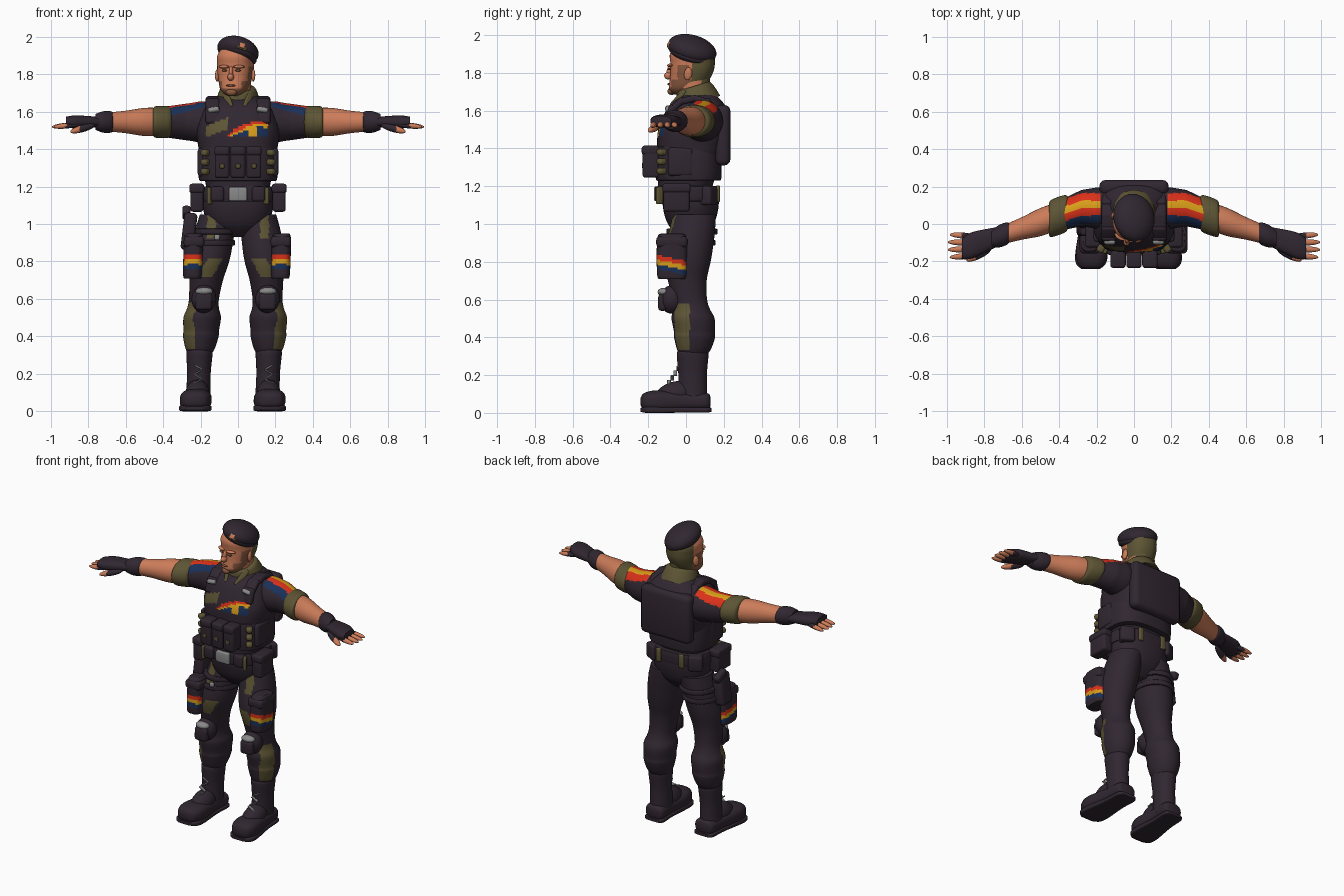
import bpy, bmesh, math
from math import sin, cos, pi, floor, copysign
from mathutils import Vector, Matrix, Euler

if "Cube" in bpy.data.objects:
    bpy.data.objects.remove(bpy.data.objects["Cube"])

PALETTE = {
    "dark_cloth": (.03, .02, .03), "olive": (.11, .09, .035),
    "skin": (.6, .2, .1), "stubble": (.25, .1, .05),
    "red": (.7, .03, .01), "yellow": (.7, .34, .01),
    "blue": (.01, .03, .1), "grey": (.25, .25, .25),
}
NAMES = list(PALETTE)
DARK, OLIVE, SKIN, STUBBLE, RED, YELLOW, BLUE, GREY = range(len(NAMES))
for label, rgb in PALETTE.items():
    material = bpy.data.materials.new(label)
    material.use_nodes = True
    material.diffuse_color = (*rgb, 1)
    shader = next(n for n in material.node_tree.nodes if n.type == 'BSDF_PRINCIPLED')
    shader.inputs["Base Color"].default_value = material.diffuse_color
    shader.inputs["Roughness"].default_value = .8
PARTS = []


def finish(bm, name, colour, side=None, lean=0, transform=None):
    """Colour faces by a fixed colour or a rule, place on a side, make the object."""
    picks = [colour(f.calc_center_median()) if callable(colour) else colour for f in bm.faces]
    used = sorted(set(picks))
    for face, pick in zip(bm.faces, picks):
        face.material_index = used.index(pick)
    for vert in bm.verts:
        if side:
            vert.co.x = side * vert.co.x - lean * max(0, 1 - vert.co.z)
        if transform:
            vert.co = transform @ vert.co
    bmesh.ops.recalc_face_normals(bm, faces=bm.faces)
    if side:
        name = ("left_" if side > 0 else "right_") + name
    mesh = bpy.data.meshes.new(name)
    bm.to_mesh(mesh)
    bm.free()
    for pick in used:
        mesh.materials.append(bpy.data.materials[NAMES[pick]])
    part = bpy.data.objects.new(name, mesh)
    bpy.context.collection.objects.link(part)
    PARTS.append(part)


def spline(p, q, r, s, t):
    """Smooth curve from q to r, guided by the neighbours p and s."""
    slope_q, slope_r = (r - p) / 2, (s - q) / 2
    ease = t * t * (3 - 2 * t)
    return q + (r - q) * ease + slope_q * t * (1 - t) ** 2 - slope_r * t * t * (1 - t)


def loft(name, axis, centre, profile, colour, ratio=1, power=2, segments=48, steps=6, **placing):
    """Skin along an axis: centre(t) gives the middle, profile pairs give t and radius."""
    along = "xyz".index(axis)
    across = [i for i in range(3) if i != along]
    points = [profile[0], *profile, profile[-1]]
    path = [[spline(*values, i / steps) for values in zip(*group)]
            for group in zip(points, points[1:], points[2:], points[3:]) for i in range(steps)]
    path.append(profile[-1])
    bm = bmesh.new()
    loops = []
    for t, radius in path:
        loop = []
        for i in range(segments):
            angle = 2 * pi * i / segments
            co = Vector()
            co[along] = t
            for k, mid, wave, r in zip(across, centre(t), (cos(angle), sin(angle)), (radius, radius * ratio)):
                co[k] = mid + r * copysign(abs(wave) ** (2 / power), wave)
            loop.append(bm.verts.new(co))
        loops.append(loop)
    for low, high in zip(loops, loops[1:]):
        for i in range(segments):
            bm.faces.new((low[i - 1], low[i], high[i], high[i - 1]))
    bm.faces.new(loops[0])
    bm.faces.new(loops[-1])
    finish(bm, name, colour, **placing)


def hoop(name, centre, z, half, radius, ratio, **placing):
    """Flat band of cloth around the z axis."""
    inner = radius * .94
    profile = [(z - half, inner), (z - half * .8, radius), (z + half * .8, radius), (z + half, inner)]
    loft(name, "z", lambda t: centre, profile, DARK, ratio, steps=3, **placing)


def placed(at, size=(1, 1, 1), turn=(0, 0, 0)):
    return Matrix.LocRotScale(Vector(at), Euler(turn), Vector(size))


def pivot(at, turn):
    return placed(at, turn=turn) @ Matrix.Translation(at).inverted()


def box(name, at, size, colour=DARK, turn=(0, 0, 0), bevel=.015, **placing):
    bm = bmesh.new()
    bmesh.ops.create_cube(bm, size=1, matrix=Matrix.Diagonal((*size, 1)))
    bmesh.ops.bevel(bm, geom=bm.edges[:], offset=min(bevel, min(size) * .4),
                    segments=3, profile=.5, affect='EDGES')
    bm.transform(placed(at, turn=turn))
    finish(bm, name, colour, **placing)


def ball(name, at, size, colour=DARK, turn=(0, 0, 0), **placing):
    bm = bmesh.new()
    bmesh.ops.create_uvsphere(bm, u_segments=32, v_segments=20, radius=1, matrix=placed(at, size, turn))
    finish(bm, name, colour, **placing)


# Colour rules for cloth
def stripes(value, start, width, *colours):
    index = floor((value - start) / width)
    return colours[index] if 0 <= index < len(colours) else DARK


def vest_rule(c):
    if c.y > 0 or c.z < 1.47:
        return DARK
    if -.05 < c.x < .16:
        arch = 1.55 - 2.5 * (c.x - .12) ** 2
        fill = YELLOW if abs(c.x - .08) < .02 else BLUE
        return stripes(arch - c.z, 0, .016, RED, YELLOW, fill, fill, fill)
    slash = abs(c.z - 1.56 - c.x * .4 + .0) < .03
    return OLIVE if -.17 < c.x < 0 and abs(c.z - 1.56 - c.x * .4) < .03 and slash else DARK


def sleeve_rule(c):
    if c.z < 1.56 or not .18 < c.x < .38:
        return DARK
    return stripes(c.y - arm_centre(c.x)[0], -.08, .04, BLUE, RED, YELLOW, RED)


def trouser_rule(c):
    shin = .33 < c.z < .58 and c.x > .21 and abs(c.y + .02) < .04
    hip = c.z > .92 and .12 < c.x < .165 and c.y < 0
    thigh = abs(c.z - .77) < .05 and c.y < 0 and abs(c.x + c.z / 2 - .525) < .04
    return OLIVE if shin or hip or thigh else DARK


def pocket_rule(c):
    return stripes(c.z + c.y * .2, .73, .025, BLUE, YELLOW, RED)


def head_rule(c):
    if c.y > .045 and c.z > 1.72:
        return OLIVE
    jaw = c.z < 1.76 and c.y > -.07 or c.z < 1.72
    sideburn = abs(c.y) < .03 and c.z < 1.84
    return STUBBLE if jaw or sideburn else SKIN


# Centre lines of the body
def torso_centre(z):
    return 0, .15 * (z - 1.23)


def arm_centre(x):
    return min(.085, .18 - .34 * x), 1.545


def leg_centre(z):
    return .185 - .07 * z ** 3, .025 + .02 * cos(9 * (z - .4))


def head_centre(z):
    return 0, .035 - 2.2 * (1.85 - z) ** 2


# Torso, vest and belt
loft("vest", "z", torso_centre, [(1.2, .17), (1.3, .19), (1.4, .21), (1.5, .22), (1.6, .19), (1.65, .15), (1.7, .08)],
     vest_rule, ratio=.85, power=2.8, segments=128, steps=9)
hoop("vest_band", torso_centre(1.32), z=1.32, half=.09, radius=.21, ratio=.83, power=2.8)
box("back_panel", at=(0, .195, 1.47), size=(.37, .08, .32), bevel=.035)
loft("hips", "z", lambda z: (0, .025), [(.93, .07), (1, .155), (1.1, .19), (1.2, .18)], DARK, ratio=.78, power=2.4)
hoop("belt", (0, .01), z=1.16, half=.04, radius=.2, ratio=.82, power=2.5)
box("belt_buckle", at=(0, -.155, 1.16), size=(.095, .03, .075), colour=GREY, bevel=.008)
for x in (-.085, 0, .085):
    box("chest_pouch", at=(x, -.185, 1.33), size=(.078, .09, .17))
    box("pouch_flap", at=(x, -.19, 1.39), size=(.082, .09, .05))
    box("pouch_tab", at=(x, -.23, 1.31), size=(.025, .008, .025), colour=OLIVE)

for side in (1, -1):
    # Vest fittings and belt gear
    for step in range(3):
        box("side_webbing", at=(.172, -.125, 1.28 + step / 20), size=(.04, .06, .035),
            colour=OLIVE, turn=(0, 0, .6), side=side)
    box("side_pouch", at=(.185, -.03, 1.33), size=(.06, .13, .15), side=side)
    for step in range(5):
        angle = .3 + step * pi / 6
        box("shoulder_strap", at=(.135, .04 - .13 * cos(angle), 1.55 + .11 * sin(angle)),
            size=(.075, .035, .1), turn=(-angle, 0, 0), side=side)
    box("strap_buckle", at=(.13, -.095, 1.61), size=(.06, .03, .028), colour=GREY, turn=(-.6, .15, 0), side=side)
    box("belt_pouch", at=(.22, -.05, 1.14), size=(.07, .14, .15), side=side)
    box("belt_pouch_flap", at=(.22, -.05, 1.19), size=(.08, .15, .05), side=side)
    box("rear_pouch", at=(.15, .11, 1.15), size=(.09, .09, .1), turn=(0, 0, -.5), side=side)
    box("front_belt_pouch", at=(.11, -.14, 1.16), size=(.07, .05, .08), side=side)
    box("front_belt_loop", at=(.15, -.14, 1.15), size=(.02, .04, .09), colour=OLIVE, turn=(0, 0, .5), side=side)
    box("rear_belt_loop", at=(.085, .17, 1.16), size=(.035, .02, .09), colour=OLIVE, side=side)
    box("collar_flap", at=(.055, -.04, 1.665), size=(.035, .02, .12), colour=OLIVE, turn=(-.5, .6, .4), side=side)

    # Arm and hand
    loft("sleeve", "x", arm_centre, [(.1, .09), (.18, .11), (.26, .1), (.4, .08)], sleeve_rule,
         segments=72, steps=12, side=side)
    loft("sleeve_cuff", "x", arm_centre, [(.35, .08), (.37, .1), (.44, .1), (.455, .08)], OLIVE, ratio=.84, side=side)
    loft("forearm", "x", arm_centre, [(.42, .075), (.5, .075), (.6, .06), (.7, .05)], SKIN, side=side)
    loft("glove_cuff", "x", arm_centre, [(.665, .05), (.68, .06), (.72, .06), (.76, .045)], DARK, ratio=.95, side=side)
    loft("palm", "x", arm_centre, [(.72, .05), (.8, .063), (.87, .07), (.92, .055)], DARK, ratio=.5, power=2.4, side=side)
    for finger in range(4):
        spread = finger - 1.5
        ball("finger", at=(.93 - abs(spread) / 99, -.117 + spread * .037, 1.525), size=(.07, .016, .015),
             colour=lambda c: SKIN if c.x > .92 else DARK, turn=(0, .1, spread * .05), side=side)
    ball("thumb", at=(.83, -.165, 1.51), size=(.075, .021, .019),
         colour=lambda c: SKIN if c.x > .845 else DARK, turn=(0, .25, -.45), side=side)

    # Leg, knee and thigh pocket
    leg = dict(side=side, lean=.03)
    loft("trouser_leg", "z", leg_centre, [(.3, .06), (.34, .08), (.4, .095), (.43, .095), (.5, .1), (.55, .085),
         (.6, .08), (.7, .09), (.8, .108), (.9, .11), (1.05, .1)], trouser_rule, ratio=1.14, segments=72, **leg)
    ball("knee_pad", at=(.17, -.075, .6), size=(.066, .065, .075), **leg)
    box("knee_cap", at=(.17, -.125, .585), size=(.09, .045, .09), bevel=.02, **leg)
    ball("knee_plate", at=(.17, -.118, .64), size=(.046, .032, .022), colour=GREY, **leg)
    loft("thigh_pocket", "z", lambda z: (.235, -.075), [(.71, .035), (.73, .05), (.92, .05), (.95, .035)],
         pocket_rule, ratio=1.55, power=3.2, segments=60, steps=20, **leg)
    box("pocket_flap", at=(.232, -.075, .905), size=(.11, .165, .06), bevel=.02, **leg)

    # Boot
    loft("boot_shaft", "z", lambda z: (.185, .035), [(.05, .066), (.2, .063), (.31, .07), (.33, .06)],
         DARK, ratio=1.2, **leg)
    loft("boot_foot", "y", lambda y: (.19 - y / 20, .06), [(.13, .03), (.11, .065), (0, .07), (-.15, .085),
         (-.22, .065), (-.24, .03)], DARK, ratio=.7, power=2.6, **leg)
    ball("boot_instep", at=(.19, -.06, .09), size=(.065, .11, .075), turn=(.3, 0, 0), **leg)
    loft("boot_sole", "y", lambda y: (.19 - y / 20, .016), [(.135, .05), (.11, .068), (0, .07), (-.15, .086),
         (-.21, .08), (-.24, .05)], DARK, ratio=.2, power=5, **leg)
    for step in range(4):
        box("boot_lace", at=(.188, -.09 + step / 60, .16 + step / 40), size=(.05, .02, .008),
            colour=GREY, turn=(0, (-1) ** step / 2, 0), **leg)

# Holster on the right thigh
gear = dict(side=-1, lean=.03)
box("holster", at=(.26, -.01, .96), size=(.07, .11, .2), turn=(0, -.1, 0), bevel=.02, **gear)
box("pistol_grip", at=(.275, .03, 1.06), size=(.045, .1, .05), turn=(-.4, 0, 0), **gear)
for height in (.9, .96):
    hoop("thigh_strap", leg_centre(height), z=height, half=.015, radius=.12, ratio=1.12, **gear)
box("strap_clip", at=(.11, -.118, .93), size=(.03, .02, .03), colour=GREY, **gear)

# Collar and neck
loft("collar", "z", lambda z: (0, .055), [(1.64, .12), (1.68, .11), (1.72, .095), (1.73, .08)], OLIVE,
     transform=pivot((0, .05, 1.68), (.3, 0, 0)))
loft("neck", "z", lambda z: (0, .04), [(1.6, .06), (1.7, .067), (1.8, .07)],
     lambda c: OLIVE if c.y > .08 and c.z > 1.72 else SKIN, ratio=1.25)
ball("throat", at=(0, -.04, 1.635), size=(.035, .02, .05), colour=SKIN, turn=(-.5, 0, 0))

# Head, turned a little to its right
facing = dict(transform=Matrix.Translation((-.012, 0, 0)) @ pivot((0, .04, 0), (0, 0, -.2)))
loft("head", "z", head_centre, [(1.685, .03), (1.7, .055), (1.73, .077), (1.8, .092), (1.85, .096), (1.9, .094),
     (1.95, .06)], head_rule, ratio=1.22, power=2.3, segments=60, **facing)
ball("nose", at=(0, -.095, 1.785), size=(.017, .024, .02), colour=SKIN, **facing)
ball("nose_bridge", at=(0, -.089, 1.81), size=(.011, .016, .034), colour=SKIN, turn=(-.25, 0, 0), **facing)
ball("mouth", at=(0, -.092, 1.74), size=(.027, .008, .006), colour=STUBBLE, **facing)
ball("chin", at=(0, -.078, 1.703), size=(.03, .022, .02), colour=STUBBLE, **facing)
for s in (1, -1):
    ball("brow", at=(s * .04, -.078, 1.84), size=(.032, .016, .009), colour=SKIN, turn=(0, 0, s * .35), **facing)
    ball("eye", at=(s * .037, -.084, 1.82), size=(.016, .008, .006), colour=STUBBLE, turn=(0, 0, s * .35), **facing)
    ball("ear", at=(s * .097, .03, 1.795), size=(.011, .021, .034), colour=SKIN, turn=(-.15, 0, s * .3), **facing)

# Beret and badge
slouch = (-.28, .3, 0)
ball("beret", at=(0, .033, 1.926), size=(.113, .132, .07), turn=slouch)
ball("beret_band", at=(0, .03, 1.9), size=(.104, .126, .04), turn=slouch)
for name, colour, width, y in (("badge_backing", OLIVE, .05, -.083), ("badge", SKIN, .03, -.09)):
    box(name, at=(.022, y, 1.953), size=(width, .01, width), colour=colour, turn=(-.45, .3, .15))

# Shading
for part in PARTS:
    part.select_set(True)
bpy.context.view_layer.objects.active = PARTS[0]
bpy.ops.object.shade_smooth_by_angle(angle=pi / 4)
